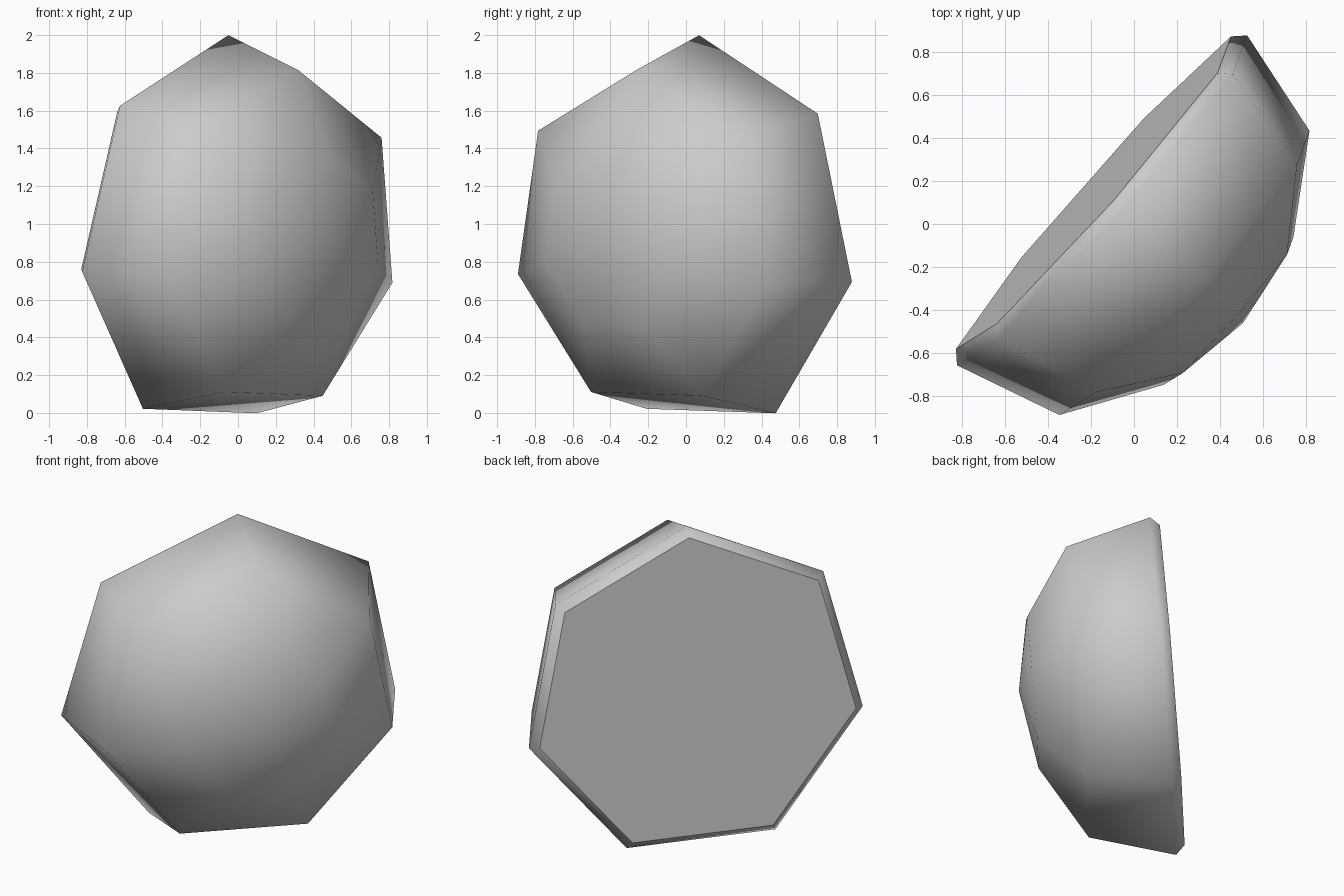
import bpy, bmesh, math
from mathutils import Matrix, Vector

SIDES = 7
TURN = math.radians(88.5)
CENTRE = Vector((-0.172, 0.139, 0.957))
# (radius, distance in front of the flat back): back edge, rim, two dome rings
PROFILE = [(0.995, 0.0), (1.05, 0.055), (0.905, 0.565), (0.47, 0.83)]
APEX = 0.91

if "Cube" in bpy.data.objects:
    bpy.data.objects.remove(bpy.data.objects["Cube"], do_unlink=True)

# Single grey material
grey = bpy.data.materials.new("plain_grey")
grey.use_nodes = True
colour = (0.6, 0.6, 0.6, 1.0)
grey.diffuse_color = colour
grey.node_tree.nodes["Principled BSDF"].inputs["Base Color"].default_value = colour

# Seven-sided dome around its own axis
bm = bmesh.new()
rings = []
for radius, height in PROFILE:
    ring = []
    for i in range(SIDES):
        a = TURN + i * math.tau / SIDES
        ring.append(bm.verts.new((radius * math.cos(a), radius * math.sin(a), height)))
    rings.append(ring)
apex = bm.verts.new((0, 0, APEX))

for low, high in zip(rings, rings[1:]):
    for i in range(SIDES):
        j = (i + 1) % SIDES
        bm.faces.new((low[i], low[j], high[j], high[i]))
for i in range(SIDES):
    bm.faces.new((rings[-1][i], rings[-1][(i + 1) % SIDES], apex))
for face in bm.faces:
    face.smooth = True

# Flat back with a crisp border
back = bm.faces.new(list(reversed(rings[0])))
back.smooth = False
for edge in back.edges:
    edge.smooth = False

# Lean the dome axis towards the front and one side
axis = Vector((0.748, -0.661, -0.078)).normalized()
across = Vector((0, 0, 1)).cross(axis).normalized()
up = axis.cross(across)
frame = Matrix((across, up, axis)).transposed().to_4x4()
bm.transform(Matrix.Translation(CENTRE) @ frame)

mesh = bpy.data.meshes.new("faceted_dome")
bm.to_mesh(mesh)
bm.free()
mesh.materials.append(grey)
dome = bpy.data.objects.new("faceted_dome", mesh)
bpy.context.collection.objects.link(dome)
